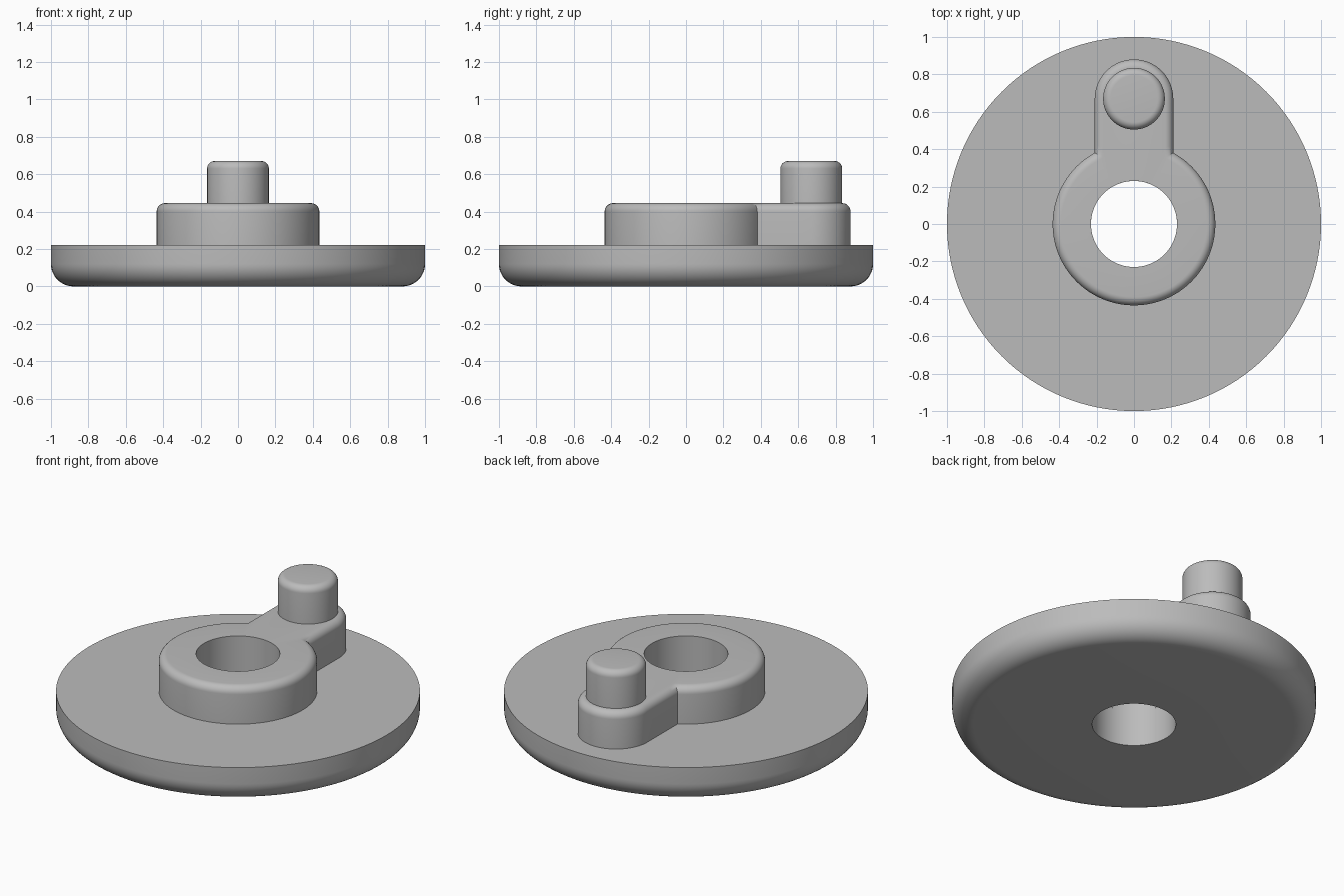
import bpy, bmesh, math

if "Cube" in bpy.data.objects:
    bpy.data.objects.remove(bpy.data.objects["Cube"])

grey = bpy.data.materials.new("plain grey")
grey.diffuse_color = (0.5, 0.5, 0.5, 1)
grey.use_nodes = True
grey.node_tree.nodes["Principled BSDF"].inputs["Base Color"].default_value = grey.diffuse_color

HOLE, HUB, ARM, PIN = 0.23, 0.435, 0.21, 0.165   # radii
ARM_Y = 0.67                                      # pin centre
Z1, Z2, Z3 = 0.22, 0.445, 0.67                    # disc, hub and pin tops


def circle(r, z, cy=0.0, n=128):
    return [(r * math.cos(2 * math.pi * i / n), cy + r * math.sin(2 * math.pi * i / n), z)
            for i in range(n)]


def keyhole(d, z):
    """Hub circle joined to a round-ended arm, inset by d."""
    R, r = HUB - d, ARM - d
    a = math.acos(r / R)
    y0 = R * math.sin(a)
    pts = [(r, y0 + (ARM_Y - y0) * i / 6) for i in range(6)]
    pts += [(r * math.cos(math.pi * i / 40), ARM_Y + r * math.sin(math.pi * i / 40))
            for i in range(41)]
    pts += [(-r, ARM_Y + (y0 - ARM_Y) * i / 6) for i in range(1, 6)]
    start, sweep = math.pi - a, math.pi + 2 * a
    pts += [(R * math.cos(start + sweep * i / 90), R * math.sin(start + sweep * i / 90))
            for i in range(90)]
    return [(x, y, z) for x, y in pts]


def fillet(f, steps=8):
    """Inset and rise pairs of a quarter round, from wall to top."""
    return [(f * (1 - math.cos(t)), f * math.sin(t))
            for t in (math.pi / 2 * i / steps for i in range(steps + 1))]


def loft(name, rings, closed=False, cap=False):
    bm = bmesh.new()
    loops = [[bm.verts.new(p) for p in ring] for ring in rings]
    for a, b in list(zip(loops, loops[1:])) + ([(loops[-1], loops[0])] if closed else []):
        for i in range(len(a)):
            j = (i + 1) % len(a)
            bm.faces.new((a[i], a[j], b[j], b[i]))
    if cap:
        bm.faces.new(loops[-1])
    bmesh.ops.recalc_face_normals(bm, faces=bm.faces)
    me = bpy.data.meshes.new(name)
    bm.to_mesh(me)
    bm.free()
    me.materials.append(grey)
    ob = bpy.data.objects.new(name, me)
    bpy.context.collection.objects.link(ob)
    bpy.ops.object.select_all(action='DESELECT')
    ob.select_set(True)
    bpy.context.view_layer.objects.active = ob
    bpy.ops.object.shade_smooth_by_angle(angle=math.radians(30))
    return ob


# Disc with rounded lower rim and centre hole
F = 0.12
rim = [circle(1 - d, F - h) for d, h in reversed(fillet(F, 12))]
loft("disc", [circle(HOLE, 0)] + rim + [circle(1, Z1), circle(HOLE, Z1)], closed=True)

# Hub and crank arm with rounded upper edge and centre hole
F = 0.045
rings = [keyhole(0, Z1)] + [keyhole(d, Z2 - F + h) for d, h in fillet(F)]
bore = [(HOLE * x / math.hypot(x, y), HOLE * y / math.hypot(x, y)) for x, y, _ in rings[-1]]
rings += [[(x, y, z) for x, y in bore] for z in (Z2, Z1)]
loft("hub_and_arm", rings, closed=True)

# Crank pin with rounded top
F = 0.04
loft("crank_pin", [circle(PIN, Z2 - 0.01, ARM_Y, 64)]
     + [circle(PIN - d, Z3 - F + h, ARM_Y, 64) for d, h in fillet(F)], cap=True)
